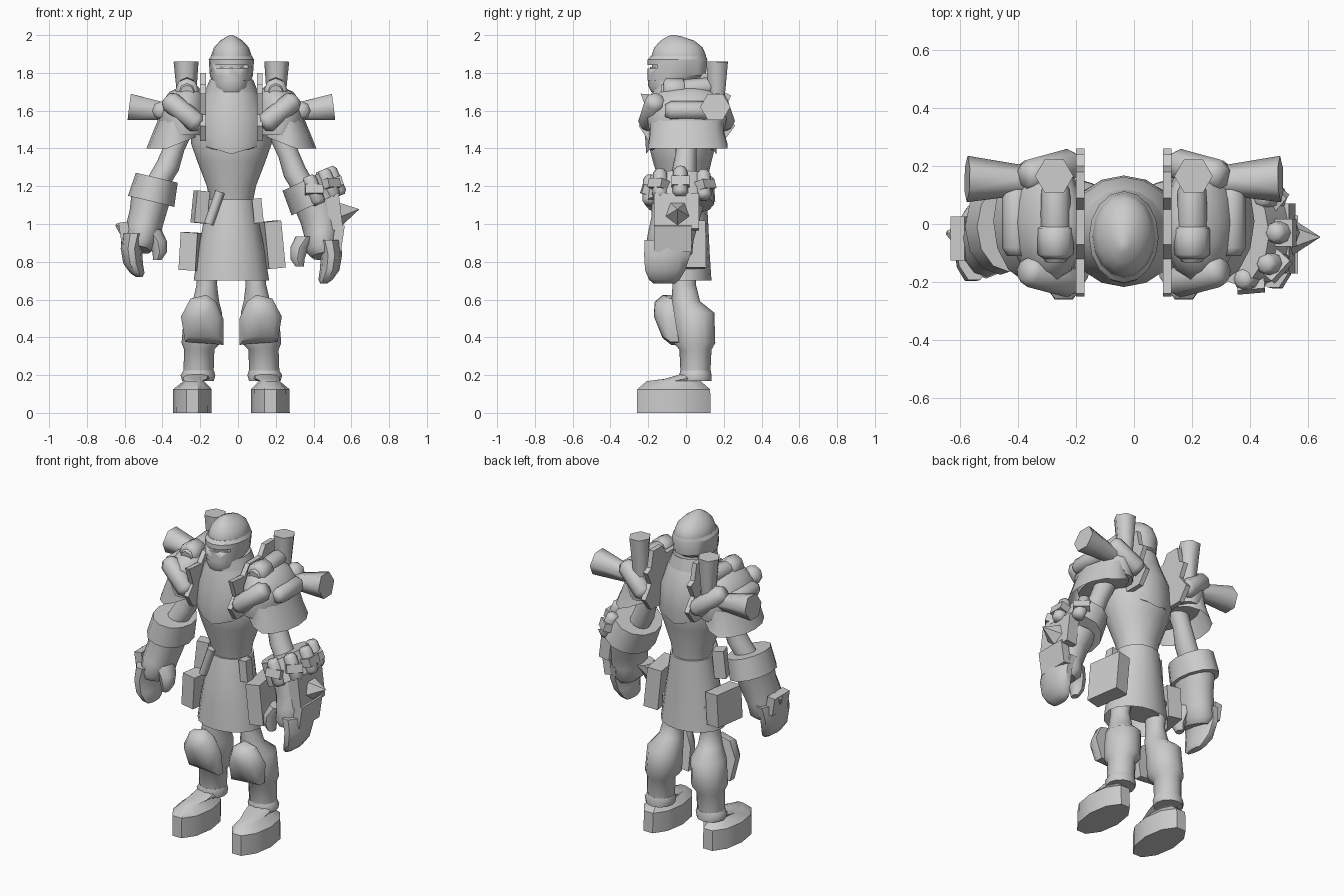
import bpy, bmesh, math
from mathutils import Vector, Matrix

if "Cube" in bpy.data.objects:
    bpy.data.objects.remove(bpy.data.objects["Cube"])

steel = bpy.data.materials.new("plain_grey")
steel.use_nodes = True
GREY = (0.6, 0.6, 0.6, 1)
steel.diffuse_color = GREY
steel.node_tree.nodes["Principled BSDF"].inputs["Base Color"].default_value = GREY
AXIS = -0.035  # body centre line


def finish(name, bm, mirror=False, angle=35):
    bmesh.ops.recalc_face_normals(bm, faces=bm.faces)
    mesh = bpy.data.meshes.new(name)
    bm.to_mesh(mesh)
    bm.free()
    mesh.materials.append(steel)
    ob = bpy.data.objects.new(name, mesh)
    bpy.context.collection.objects.link(ob)
    ob.location.x = AXIS
    bpy.ops.object.select_all(action='DESELECT')
    bpy.context.view_layer.objects.active = ob
    ob.select_set(True)
    bpy.ops.object.shade_smooth_by_angle(angle=math.radians(angle))
    if mirror:
        ob.modifiers.new("mirror", 'MIRROR')
    return ob


def loft(name, sections, n=12, mirror=False, tilt=False, caps=(True, True), angle=48, spin=0):
    """Skin through elliptical rings (x, y, z, rx, ry)."""
    bm = bmesh.new()
    axis = Vector((0, 0, 1))
    if tilt:
        axis = (Vector(sections[-1][:3]) - Vector(sections[0][:3])).normalized()
    ref = Vector((0, 1, 0)) if abs(axis.y) < 0.8 else Vector((1, 0, 0))
    u = ref.cross(axis).normalized()
    v = axis.cross(u)
    rings = []
    for x, y, z, rx, ry in sections:
        ring = []
        for i in range(n):
            a = math.tau * (i + spin) / n
            ring.append(bm.verts.new(Vector((x, y, z)) + u * rx * math.cos(a) + v * ry * math.sin(a)))
        rings.append(ring)
    for a, b in zip(rings, rings[1:]):
        for i in range(n):
            j = (i + 1) % n
            bm.faces.new((a[i], a[j], b[j], b[i]))
    for ring, cap in zip((rings[0], rings[-1]), caps):
        if cap:
            bm.faces.new(ring)
    return finish(name, bm, mirror, angle)


def tube(name, a, b, r0, r1, n=6, mirror=True, rounded=False, spin=0):
    """Straight rod, flared or with bevelled ends."""
    a, b = Vector(a), Vector(b)
    stops = [(0, r0), (1, r1)]
    if rounded:
        stops = [(0, r0 * .65), (.12, r0), (.88, r1), (1, r1 * .65)]
    return loft(name, [(*a.lerp(b, t), r, r) for t, r in stops], n, mirror, True, angle=62, spin=spin)


def box(name, centre, size, rot=(0, 0, 0), mirror=False):
    bm = bmesh.new()
    bmesh.ops.create_cube(bm, size=1)
    turn = Matrix.Identity(4)
    for angle, ax in zip(rot, "XYZ"):
        turn = Matrix.Rotation(angle, 4, ax) @ turn
    bm.transform(Matrix.Translation(centre) @ turn @ Matrix.Diagonal((*size, 1)))
    return finish(name, bm, mirror)


def slab(name, outline, x0, x1):
    """Side outline (y, z) given thickness across x."""
    bm = bmesh.new()
    face = bm.faces.new([bm.verts.new((x0, y, z)) for y, z in outline])
    out = bmesh.ops.extrude_face_region(bm, geom=[face])
    bmesh.ops.translate(bm, vec=(x1 - x0, 0, 0),
                        verts=[g for g in out["geom"] if isinstance(g, bmesh.types.BMVert)])
    return finish(name, bm, True)


# Head: dome, face and visor band with a slit
loft("helmet_dome", [(0, -.04, 1.82, .1, .14), (0, -.038, 1.89, .108, .145), (0, -.04, 1.935, .092, .128),
                     (0, -.045, 1.97, .06, .09), (0, -.06, 1.992, .025, .04), (0, -.07, 2.0, .006, .01)], 16)
loft("face_guard", [(0, -.1, 1.7, .08, .085), (0, -.1, 1.73, .092, .1), (0, -.06, 1.78, .103, .142),
                    (0, -.05, 1.83, .1, .14)], 12)
visor = loft("visor_band", [(0, -.07, 1.76, .103, .135), (0, -.05, 1.785, .114, .155), (0, -.045, 1.87, .12, .158),
                            (0, -.04, 1.89, .108, .145)], 16, angle=30)
cutter = box("slit_cutter", (0, -.19, 1.832), (.18, .08, .018))
cutter.hide_render = True
cut = visor.modifiers.new("slit", 'BOOLEAN')
cut.object, cut.solver = cutter, 'EXACT'
bpy.context.view_layer.objects.active = visor
bpy.context.view_layer.update()
bpy.ops.object.select_all(action='DESELECT')
visor.select_set(True)
bpy.ops.object.modifier_apply(modifier="slit")
bpy.data.objects.remove(cutter)

# Torso
loft("neck", [(0, -.04, 1.6, .09, .1), (0, -.05, 1.78, .08, .095)], 12)
loft("abdomen", [(0, -.01, 1.11, .113, .105), (0, -.015, 1.2, .13, .12), (0, -.02, 1.33, .18, .155),
                 (0, -.02, 1.43, .215, .18), (0, -.02, 1.55, .2, .17)], 16)
chest = loft("chest_plate", [(0, -.025, 1.41, .185, .185), (0, -.025, 1.46, .2, .192), (0, -.02, 1.58, .185, .182),
                             (0, -.03, 1.68, .15, .155), (0, -.035, 1.73, .125, .135)], 16, caps=(True, False))
for v in chest.data.vertices:
    if v.co.z < 1.42:
        v.co.z -= max(0, .04 - abs(v.co.x) * .3)  # pointed lower edge, front and back
loft("collar", [(0, -.03, 1.69, .145, .15), (0, -.035, 1.765, .115, .14), (0, -.04, 1.75, .095, .115)], 16,
     caps=(False, True))

# Skirt and belt gear
loft("skirt", [(0, -.025, .7, .2, .16), (0, -.025, .85, .177, .15), (0, -.02, 1.0, .15, .138),
               (0, -.01, 1.13, .127, .12)], 16, caps=(False, True))
loft("hips", [(0, 0, .74, .15, .08), (0, 0, .95, .13, .09)], 12)
box("left_hip_pouch", (.215, -.01, .89), (.09, .22, .25), (0, -.1, .15))
box("right_hip_pouch", (-.215, -.02, .855), (.09, .2, .2), (0, .06, -.15))
box("belt_case", (-.165, -.06, 1.09), (.07, .07, .17), (0, .1, .3))
tube("belt_vial", (-.12, -.125, 1.0), (-.06, -.125, 1.17), .026, .026, mirror=False)
box("side_case", (.14, -.07, 1.07), (.05, .06, .13), (0, -.1, 0))

# Shoulders
flare = loft("pauldron_skirt", [(.31, .01, 1.4, .14, .215), (.3, .005, 1.47, .122, .2), (.275, .005, 1.56, .11, .195)],
             14, True, caps=(False, True))
for v in flare.data.vertices:
    v.co.z += max(0, .34 - v.co.x) * .4  # hem rises towards the body
loft("pauldron", [(.25, .005, 1.47, .115, .2), (.262, .005, 1.56, .132, .215), (.255, .005, 1.64, .118, .2),
                  (.237, .005, 1.7, .09, .145), (.22, .005, 1.73, .04, .08)], 14, True)
slab("shoulder_plate", [(-.2, 1.44), (-.25, 1.52), (-.2, 1.58), (-.24, 1.69), (-.12, 1.68), (-.07, 1.74),
                        (.05, 1.74), (.09, 1.8), (.18, 1.8), (.2, 1.7), (.24, 1.68), (.2, 1.6),
                        (.26, 1.52), (.2, 1.44)], .135, .165)
tube("upright_exhaust", (.235, .16, 1.58), (.24, .165, 1.86), .042, .066)
tube("side_exhaust", (.3, .15, 1.59), (.54, .155, 1.62), .045, .08, spin=.5)
for y, side in ((-.17, "front"), (.175, "back")):
    tube(side + "_shoulder_canister", (.345, y * .92, 1.665), (.165, y * 1.2, 1.52), .056, .056, 8, rounded=True)
tube("top_canister", (.235, -.13, 1.7), (.235, .15, 1.73), .054, .05, 8, rounded=True)
tube("outer_canister", (.37, -.11, 1.6), (.37, .13, 1.6), .05, .05, 8, rounded=True)
tube("canister_sleeve", (.235, -.12, 1.71), (.235, 0, 1.71), .062, .062, 8, rounded=True)


# Arms: the left one hangs a little lower and is bulkier
def arm(side, s, dz, dy, out, bulk):
    def part(name, secs, n=12, tilt=True, drop=dz):
        return loft(side + name, [(s * x, y + dy, z + drop, a, b) for x, y, z, a, b in secs], n, False, tilt)
    part("_upper_arm", [(.25, .005, 1.53, .06, .06), (.3, 0, 1.41, .055, .055), (.335, -.01, 1.31, .062, .065),
                        (.4, -.03, 1.2, .06, .065)])
    part("_cuff", [(.395 - out * .3, -.035, 1.245, .114 * bulk, .155 * bulk),
                   (.425 + out * .7, -.035, 1.12, .126 * bulk, .165 * bulk)], drop=dz * .4)
    part("_glove", [(.425 + out * .6, -.045, 1.15, .105 * bulk, .14), (.445 + out, -.06, 1.05, .096 * bulk, .125),
                    (.467 + out * .5, -.08, .97, .094, .122), (.48, -.09, .9, .088, .125), (.485, -.1, .865, .06, .1)])
    part("_fingers", [(.515, -.09, .95, .065, .135), (.53, -.1, .87, .056, .128), (.52, -.11, .79, .052, .112),
                      (.498, -.115, .74, .038, .085), (.488, -.115, .72, .018, .06)], 10, False)
    part("_thumb", [(.43 - out, -.1, .97, .06, .07), (.39 - out, -.12, .91, .048, .058),
                    (.38 - out, -.13, .85, .038, .044), (.392 - out, -.13, .81, .022, .028)], 8, False)


arm("right", -1, 0, .025, 0, 1)
arm("left", 1, -.035, 0, .03, 1.12)
box("right_hand_guard", (-.565, -.05, .955), (.05, .15, .11), (0, -.15, 0))
tube("right_guard_spur", (-.54, -.05, .96), (-.61, -.03, .995), .06, .008, 4, False)

# Left gauntlet gear
box("left_hand_guard", (.565, -.07, .925), (.05, .2, .14), (0, .15, 0))
box("left_bracer_plate", (.545, -.05, 1.065), (.07, .24, .19), (0, -.12, 0))
tube("elbow_spike", (.575, -.045, 1.06), (.675, -.045, 1.078), .068, .002, 5, False)
for i, deg in enumerate((-85, -42, 0, 50)):
    a = math.radians(deg)
    x, y = .425 + .12 * math.cos(a), -.03 + .16 * math.sin(a)
    lift = .05 * math.cos(a)
    tube(f"cuff_vial_{i}", (x + .03, y, 1.1 + lift), (x - .03, y, 1.25 + lift), .042, .038, 8, False, True)
    box(f"vial_strap_{i}", (x, y, 1.17 + lift), (.09, .095, .05), (0, -.3, a))

# Legs
loft("thigh", [(.125, .0, .85, .06, .07), (.13, -.01, .68, .054, .062), (.135, 0, .59, .07, .075),
               (.15, .04, .53, .1, .11), (.16, .045, .37, .104, .11), (.17, .05, .335, .08, .085),
               (.175, .05, .19, .08, .078)], 12, True)
loft("boot_cuff", [(.177, .05, .17, .084, .085), (.177, .05, .2, .092, .086), (.173, .05, .225, .08, .08)], 12, True)
loft("boot", [(.207, -.065, 0, .102, .205), (.206, -.065, .125, .102, .203), (.2, -.065, .168, .055, .15),
              (.187, -.01, .18, .07, .11), (.178, .045, .205, .07, .075)], 10, True, angle=40)

# Faceted knee guard bulging forward
bm = bmesh.new()
outline = [(-1, -.13), (0, -.12), (.8, -.115), (1, .02), (.55, .115), (-.2, .135), (-.65, .1), (-1, .01)]
layers = [[bm.verts.new((.155 + .112 * px * k, y - pz * .16, .49 + pz * k)) for px, pz in outline]
          for k, y in ((1, -.055), (1, -.1), (.72, -.145))]
for a, b in zip(layers, layers[1:]):
    for i in range(len(a)):
        j = (i + 1) % len(a)
        bm.faces.new((a[i], a[j], b[j], b[i]))
apex = bm.verts.new((.155, -.17, .51))
for p, q in zip(layers[-1], layers[-1][1:] + layers[-1][:1]):
    bm.faces.new((p, q, apex))
bm.faces.new(layers[0])
finish("knee_guard", bm, True, 48)
